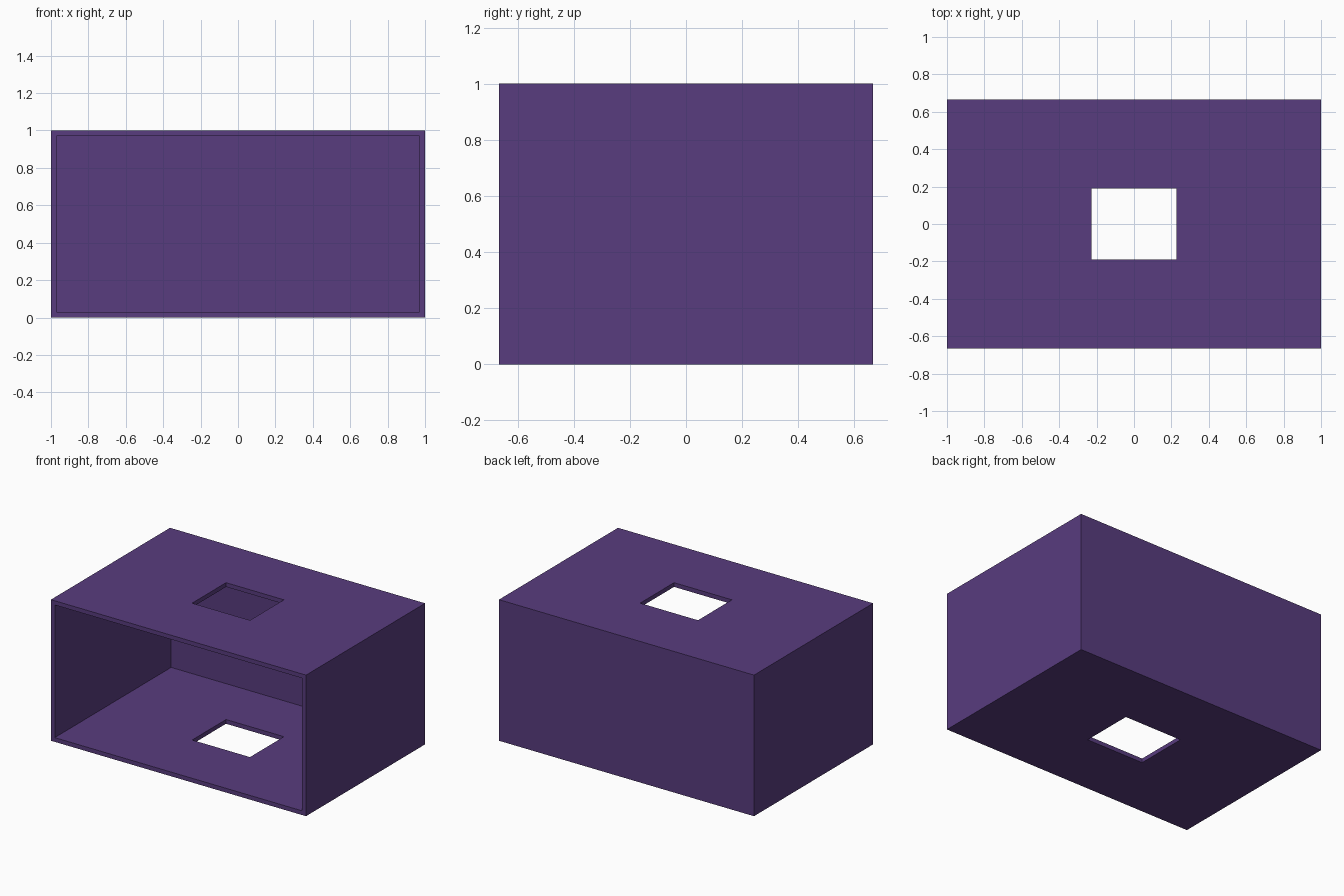
import bpy

if "Cube" in bpy.data.objects:
    bpy.data.objects.remove(bpy.data.objects["Cube"])

W, D, H, T = 2.0, 1.333, 1.0, 0.03      # outer size and wall thickness
HOLE_X, HOLE_Y = 0.454, 0.38            # size of the openings in top and floor

purple = bpy.data.materials.new("purple")
purple.diffuse_color = (0.098, 0.045, 0.210, 1)
purple.use_nodes = True
purple.node_tree.nodes["Principled BSDF"].inputs["Base Color"].default_value = purple.diffuse_color


def box(name, size, center):
    bpy.ops.mesh.primitive_cube_add(size=1, location=center)
    ob = bpy.context.object
    ob.name = name
    ob.scale = size
    bpy.ops.object.transform_apply(location=True, rotation=True, scale=True)
    ob.data.materials.append(purple)
    return ob


# Outer shell
shell = box("open_box", (W, D, H), (0, 0, H / 2))

# Cavity, open through the front
cavity = box("cavity_cutter", (W - 2 * T, D, H - 2 * T), (0, -T, H / 2))

# Rectangular hole through top and floor
hole = box("hole_cutter", (HOLE_X, HOLE_Y, H * 2), (0, 0, H / 2))

for cutter in (cavity, hole):
    mod = shell.modifiers.new("cut", 'BOOLEAN')
    mod.operation = 'DIFFERENCE'
    mod.solver = 'EXACT'
    mod.object = cutter
    bpy.context.view_layer.objects.active = shell
    bpy.ops.object.modifier_apply(modifier=mod.name)
    bpy.data.objects.remove(cutter, do_unlink=True)
